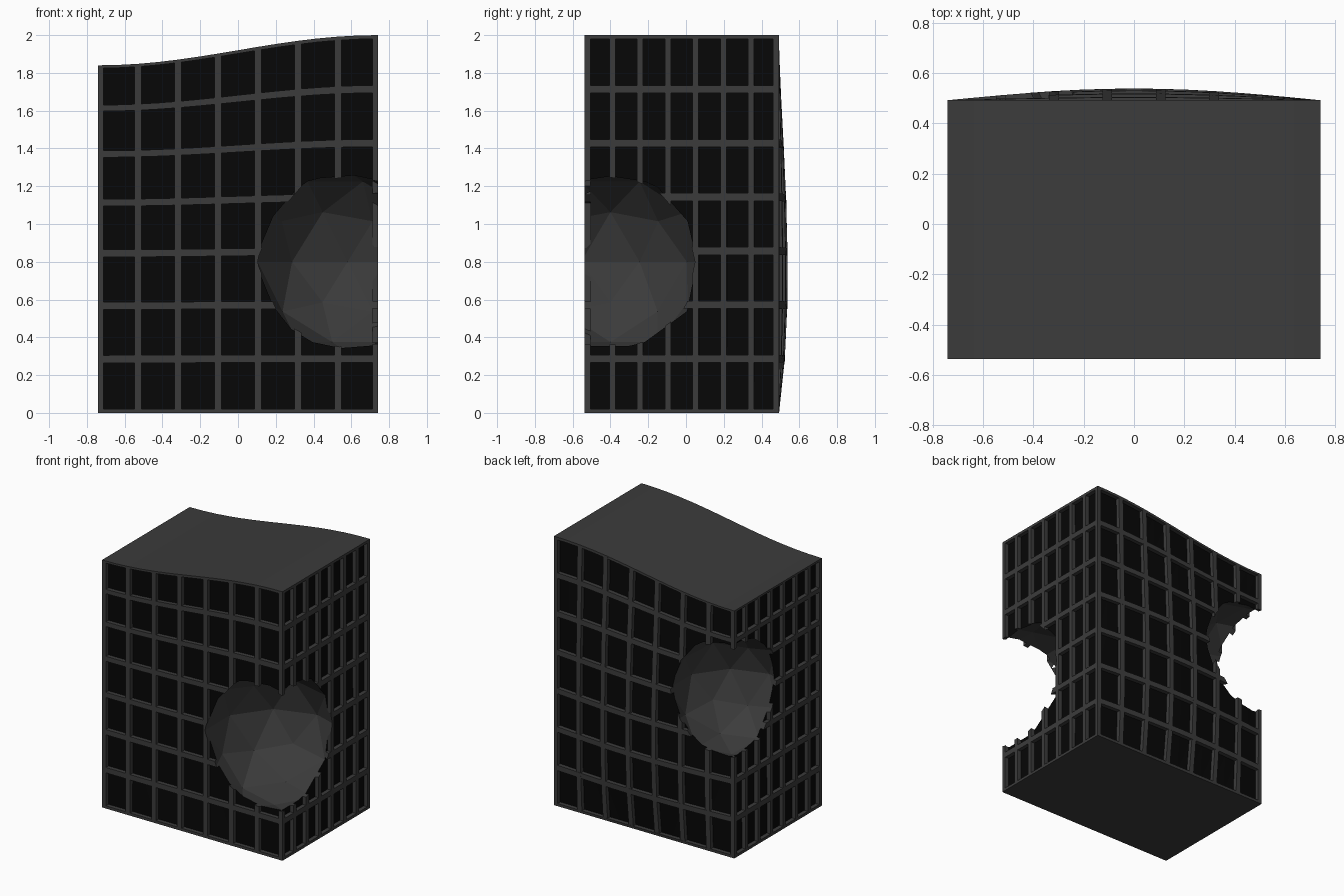
import bpy, bmesh, math
from mathutils import Vector

if "Cube" in bpy.data.objects:
    bpy.data.objects.remove(bpy.data.objects["Cube"])

W, Y0, Y1, H = 0.742, -0.537, 0.492, 2.0
COLS = ROWS = 7
DX, DY, DZ = 2 * W / COLS, (Y1 - Y0) / COLS, H / ROWS


def material(name, v):
    m = bpy.data.materials.new(name)
    m.diffuse_color = (v, v, v, 1)
    m.use_nodes = True
    m.node_tree.nodes["Principled BSDF"].inputs["Base Color"].default_value = m.diffuse_color
    return m


DARK, GREY = material("dark_panel", 0.002), material("grey_frame", 0.044)


def deform(p):
    # sloping wavy top and bulging back wall
    c = math.cos(math.pi * p.x / (2 * W))
    k = math.sin(math.pi * min(1, max(0, p.z / H)) ** 0.7)
    y = p.y + 0.047 * c * max(k, 0) ** 1.2 * (p.y - Y0) / (Y1 - Y0)
    z = p.z - 0.08 * (1 - math.sin(math.pi * p.x / (2 * W))) * (p.z / H) ** 3
    return Vector((p.x, y, z))


def finish(bm, name):
    me = bpy.data.meshes.new(name)
    bm.to_mesh(me)
    bm.free()
    ob = bpy.data.objects.new(name, me)
    bpy.context.collection.objects.link(ob)
    me.materials.append(DARK)
    me.materials.append(GREY)
    return ob


def bite(name, centre, radius):
    # faceted ball that is cut out of a corner
    bm = bmesh.new()
    bmesh.ops.create_icosphere(bm, subdivisions=2, radius=radius)
    for v in bm.verts:
        if len(v.link_edges) == 5:
            v.co *= 0.96
    bmesh.ops.translate(bm, verts=bm.verts, vec=centre)
    for f in bm.faces:
        f.material_index = 1
    ob = finish(bm, name)
    ob.hide_render = True
    ob.display_type = 'WIRE'
    return ob


BITES = [bite("front_bite_cutter", (0.58, -0.40, 0.80), 0.50),
         bite("back_bite_cutter", (-0.66, 0.41, 1.15), 0.445)]


def block(name, lo, hi, mat):
    bm = bmesh.new()
    bmesh.ops.create_cube(bm, size=1)
    for v in bm.verts:
        v.co = Vector([lo[i] + (v.co[i] + 0.5) * (hi[i] - lo[i]) for i in range(3)])
    # subdivide so that the block can follow the curves
    for axis, start, step, n in ((0, -W, DX / 2, 2 * COLS), (2, 0, DZ, ROWS)):
        for k in range(1, n):
            t = start + k * step
            if lo[axis] + 0.01 < t < hi[axis] - 0.01 and hi[axis] - lo[axis] > 0.1:
                co, no = Vector(), Vector()
                co[axis], no[axis] = t, 1
                bmesh.ops.bisect_plane(bm, geom=bm.verts[:] + bm.edges[:] + bm.faces[:],
                                       plane_co=co, plane_no=no, dist=1e-6)
    for v in bm.verts:
        v.co = deform(v.co)
    bmesh.ops.triangulate(bm, faces=bm.faces[:])
    bmesh.ops.recalc_face_normals(bm, faces=bm.faces[:])
    for f in bm.faces:
        f.material_index = mat
    ob = finish(bm, name)
    for c in BITES:
        m = ob.modifiers.new("bite", 'BOOLEAN')
        m.operation = 'DIFFERENCE'
        m.solver = 'EXACT'
        m.object = c
    return ob


# dark panelled body
R = 0.03
block("dark_body", (-W + R, Y0 + R, 0.01), (W - R, Y1 - R, H - 0.01), 0)

# horizontal bands
for k in range(ROWS + 1):
    t = 0.02
    block(f"band_{k}", (-W, Y0, max(0, k * DZ - t)), (W, Y1, min(H, k * DZ + t)), 1)

# vertical bars on the four walls
D = 0.06
for k in range(1, COLS):
    x, y = -W + k * DX, Y0 + k * DY
    block(f"front_bar_{k}", (x - 0.019, Y0, 0.005), (x + 0.019, Y0 + D, H - 0.005), 1)
    block(f"back_bar_{k}", (x - 0.019, Y1 - D, 0.005), (x + 0.019, Y1, H - 0.005), 1)
    block(f"right_bar_{k}", (W - D, y - 0.016, 0.005), (W, y + 0.016, H - 0.005), 1)
    block(f"left_bar_{k}", (-W, y - 0.016, 0.005), (-W + D, y + 0.016, H - 0.005), 1)

# corner posts
P = R + 0.001
for xn, xa in (("left", -W), ("right", W - P)):
    for yn, ya in (("front", Y0), ("back", Y1 - P)):
        block(f"{yn}_{xn}_post", (xa, ya, 0.005), (xa + P, ya + P, H - 0.005), 1)
